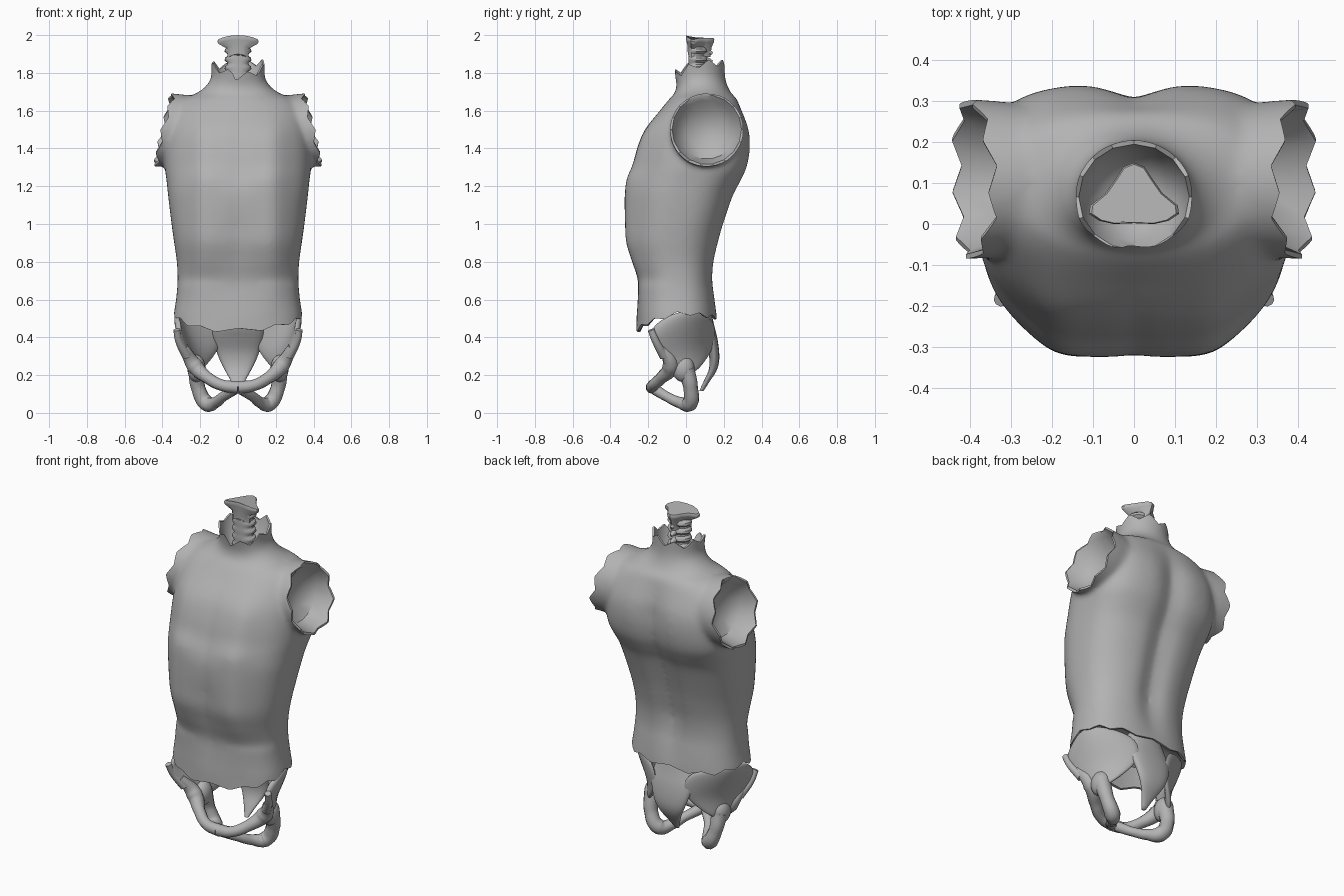
import bpy, bmesh, math
from mathutils import Vector

if "Cube" in bpy.data.objects:
    bpy.data.objects.remove(bpy.data.objects["Cube"])

grey = bpy.data.materials.new("plain_grey")
grey.diffuse_color = (0.45, 0.45, 0.45, 1)
grey.use_nodes = True
grey.node_tree.nodes["Principled BSDF"].inputs["Base Color"].default_value = grey.diffuse_color


def make(name, bm):
    bmesh.ops.recalc_face_normals(bm, faces=bm.faces)
    me = bpy.data.meshes.new(name)
    bm.to_mesh(me)
    bm.free()
    ob = bpy.data.objects.new(name, me)
    bpy.context.collection.objects.link(ob)
    return ob


def activate(ob):
    bpy.ops.object.select_all(action='DESELECT')
    ob.select_set(True)
    bpy.context.view_layer.objects.active = ob


def finish(ob, angle=40):
    activate(ob)
    for m in list(ob.modifiers):
        bpy.ops.object.modifier_apply(modifier=m.name)
    ob.data.materials.clear()
    ob.data.materials.append(grey)
    for p in ob.data.polygons:
        p.material_index = 0
    bpy.ops.object.shade_smooth_by_angle(angle=math.radians(angle))


def skin(name, rings):
    """Closed solid through a list of equal-length point rings."""
    bm = bmesh.new()
    vs = [[bm.verts.new(p) for p in r] for r in rings]
    n = len(rings[0])
    for a, b in zip(vs, vs[1:]):
        for i in range(n):
            j = (i + 1) % n
            bm.faces.new((a[i], a[j], b[j], b[i]))
    bm.faces.new(vs[0])
    bm.faces.new(vs[-1])
    return make(name, bm)


def oval(n, back, front=None):
    out = []
    for i in range(n):
        a = 2 * math.pi * i / n
        c, s = math.cos(a), math.sin(a)
        e = front if front and s < 0 else back
        out.append((math.copysign(abs(c) ** (2 / e), c), math.copysign(abs(s) ** (2 / e), s)))
    return out


def section(z, hw, yf, yb, n=16, back=2.0, front=None):
    c, r = (yf + yb) / 2, (yb - yf) / 2
    return [Vector((hw * u, c + r * v, z)) for u, v in oval(n, back, front)]


def smooth_path(rows, steps):
    """Rows interpolated by a smooth spline."""
    ext, out = [rows[0]] + list(rows) + [rows[-1]], []
    for p, q, r, s in zip(ext, ext[1:], ext[2:], ext[3:]):
        for k in range(steps):
            t = k / steps
            out.append([b + .5 * t * (c - a + t * (2 * a - 5 * b + 4 * c - d + t * (3 * (b - c) + d - a)))
                        for a, b, c, d in zip(p, q, r, s)])
    return out + [list(rows[-1])]


def cup(name, place, ra, rb, rim, depth, teeth, jag, e=2.0):
    """Cutter leaving a hollow with a ragged rim; place maps local u, v, outward w."""
    n = teeth * 2
    ov = oval(n, e)
    edge = [rim(v) + (jag if i % 2 else -jag) * (1 + 0.5 * math.sin(i * 2.3)) for i, (u, v) in enumerate(ov)]
    rings = [[place(ra * k * u, rb * k * v, edge[i] if w is None else w) for i, (u, v) in enumerate(ov)]
             for k, w in ((.15, depth), (.55, depth * .85), (.85, depth * .5), (1, None), (1.9, None), (1.9, .6))]
    ob = skin(name, rings)
    ob.hide_render = True
    return ob


def tube(name, pts, radii):
    cu = bpy.data.curves.new(name, 'CURVE')
    cu.dimensions = '3D'
    cu.bevel_depth, cu.bevel_resolution, cu.resolution_u = 1, 3, 8
    cu.use_fill_caps = True
    sp = cu.splines.new('BEZIER')
    sp.bezier_points.add(len(pts) - 1)
    for bp, p, r in zip(sp.bezier_points, pts, radii):
        bp.co, bp.radius = p, r
        bp.handle_left_type = bp.handle_right_type = 'AUTO'
    ob = bpy.data.objects.new(name, cu)
    bpy.context.collection.objects.link(ob)
    activate(ob)
    bpy.ops.object.convert(target='MESH')
    finish(bpy.context.view_layer.objects.active, 60)


# Torso: height, half width, front y, back y, back squareness
profile = [(.34, .345, -.265, .17, 2.5), (.5, .342, -.262, .165, 2.5), (.6, .328, -.257, .157, 2.5),
           (.7, .320, -.258, .147, 2.5), (.8, .324, -.292, .155, 2.5), (.9, .338, -.325, .178, 2.5),
           (1.0, .352, -.33, .205, 2.6), (1.15, .370, -.328, .255, 2.8), (1.22, .377, -.315, .29, 3),
           (1.3, .387, -.287, .325, 3.3), (1.4, .387, -.262, .342, 3.3), (1.5, .377, -.22, .335, 3.3),
           (1.6, .355, -.14, .298, 3), (1.66, .30, -.09, .27, 2.6), (1.69, .225, -.062, .242, 2.2),
           (1.73, .170, -.05, .22, 2), (1.78, .142, -.057, .207, 2), (1.85, .144, -.07, .205, 2),
           (1.97, .148, -.08, .205, 2)]
rings = []
for z, hw, yf, yb, e in smooth_path(profile, 4):
    ring = section(z, hw, yf, yb, 72, e, 2.5 if z < .7 else 2.2)
    mid = (yf + yb) / 2
    fade = max(0, min(1, (z - .5) / .3, (1.66 - z) / .2))
    for p in ring:
        x = abs(p.x)
        if p.y > mid:      # furrow along the back
            p.y -= .035 * fade * math.exp(-(x / .07) ** 2)
        else:              # breastbone furrow, chest and rib arch
            p.y += .008 * fade * math.exp(-(x / .04) ** 2)
            p.y -= .018 * fade * math.exp(-((x - .19) / .07) ** 2)
            p.y -= .012 * math.exp(-((x - .17) / .1) ** 2 - ((z - 1.25) / .06) ** 2)
            p.y += .015 * math.exp(-(x / .1) ** 2 - ((z - .92) / .14) ** 2)
    rings.append(ring)
torso = skin("torso", rings)

# Shoulder stumps merged into the torso
stumps = [skin("shoulder", [[(s * x, .11 + r * u, 1.5 + r * v) for u, v in oval(40, 2)]
                            for x, r in ((.16, .165), (.22, .177), (.3, .187), (.37, .194), (.55, .2))])
          for s in (1, -1)]
activate(torso)
for o in stumps:
    o.select_set(True)
bpy.ops.object.join()
m = torso.modifiers.new("merge", 'REMESH')
m.mode, m.voxel_size = 'VOXEL', 0.012
m = torso.modifiers.new("soften", 'SMOOTH')
m.factor, m.iterations = 0.5, 16

# Ragged hollow openings: arms, neck, waist
cutters = [cup("arm_cutter", lambda u, v, w, s=s: (s * (.393 + w), .11 + u, 1.5 + v), .184, .184,
               lambda v: -.045 * v, -.13, 9, .012) for s in (1, -1)]
cutters.append(cup("neck_cutter", lambda u, v, w: (u, .066 + v, 1.83 + w), .135, .129,
                   lambda v: .015 - .05 * max(0, -v), -.14, 8, .018))
cutters.append(cup("waist_cutter", lambda u, v, w: (u, -.047 + v, .5 - w), .332, .201,
                   lambda v: -.025 - .03 * v + .055 * v * v, -.12, 12, .01, 2.5))
for c in cutters:
    m = torso.modifiers.new("cut", 'BOOLEAN')
    m.operation, m.solver, m.object = 'DIFFERENCE', 'EXACT', c
finish(torso, 35)
for c in cutters:
    bpy.data.objects.remove(c)

# Neck vertebrae
rings = []
for i in range(6):
    z = 1.67 + .046 * i
    for dz, hw in ((0, .056), (.012, .071), (.026, .069), (.036, .056)):
        rings.append(section(z + dz, hw, .012, .065 + hw * .7, 14, 1.7, 2.5))
    tube("neck_spine_process", [(0, .08, z + .02), (0, .115, z + .012), (0, .14, z + .004)], (.02, .016, .008))
finish(skin("neck_vertebrae", rings))

# Winged top vertebra
half = [(.05, .0), (.085, .008), (.11, .025), (.107, .045), (.07, .075), (.045, .11), (.025, .14)]
outline = [(0, .002)] + half + [(0, .15)] + [(-x, y) for x, y in reversed(half)]
rings = [[(x * k, .05 + (y - .05) * j, 2.0 - drop - 1.6 * x * x - .1 * max(0, y)) for x, y in outline]
         for k, j, drop in ((.5, .8, .1), (.52, .85, .05), (.95, .97, .024), (1, 1, .01), (.94, .96, 0))]
finish(skin("top_vertebra", rings))

# Sacrum and tailbone
sacrum = ((.55, .10, .03, .13), (.46, .13, .05, .15), (.40, .135, .08, .165), (.33, .115, .115, .175),
          (.27, .092, .125, .175), (.22, .066, .118, .16), (.17, .038, .095, .128), (.115, .012, .07, .092))
finish(skin("sacrum", [section(*r, 20, 2.3) for r in smooth_path(sacrum, 3)]), 60)

# Hip bones
wing = [[(.30, -.165, .47), (.34, -.07, .535), (.32, .05, .55), (.10, .155, .50)],
        [(.32, -.20, .42), (.315, -.08, .43), (.265, .05, .43), (.08, .16, .39)],
        [(.275, -.14, .31), (.255, -.06, .32), (.215, .03, .325), (.10, .14, .325)],
        [(.225, -.08, .20), (.235, -.03, .20), (.225, .02, .20), (.20, .06, .22)]]
for s in (1, -1):
    side = "right" if s > 0 else "left"

    def mir(pts):
        return [(s * x, y, z) for x, y, z in pts]

    bm = bmesh.new()
    grid = [[bm.verts.new(p) for p in mir(r)] for r in wing]
    for a, b in zip(grid, grid[1:]):
        for i in range(3):
            bm.faces.new((a[i], a[i + 1], b[i + 1], b[i]))
    hip = make(side + "_hip_wing", bm)
    m = hip.modifiers.new("thickness", 'SOLIDIFY')
    m.thickness, m.offset = .036, 0
    m = hip.modifiers.new("round", 'SUBSURF')
    m.levels = m.render_levels = 2
    finish(hip, 60)

    bm = bmesh.new()
    bmesh.ops.create_uvsphere(bm, u_segments=20, v_segments=12, radius=.06)
    for v in bm.verts:
        v.co = Vector((s * (.22 + v.co.x * .8), -.015 + v.co.y, .235 + v.co.z * 1.2))
    finish(make(side + "_hip_socket", bm), 60)

    tube(side + "_pubic_arch", mir([(.285, -.13, .35), (.23, -.08, .25), (.16, -.13, .185), (.08, -.175, .145),
                                    (0, -.18, .135)]), (.022, .045, .032, .03, .034))
    tube(side + "_sit_bone", mir([(.22, .0, .23), (.21, .025, .13), (.165, .018, .05), (.12, -.035, .055),
                                  (.08, -.1, .085), (.02, -.165, .125)]), (.046, .038, .043, .03, .026, .03))
    tube(side + "_hip_spine", mir([(.325, -.185, .44), (.312, -.16, .38), (.27, -.115, .3)]), (.018, .02, .026))
